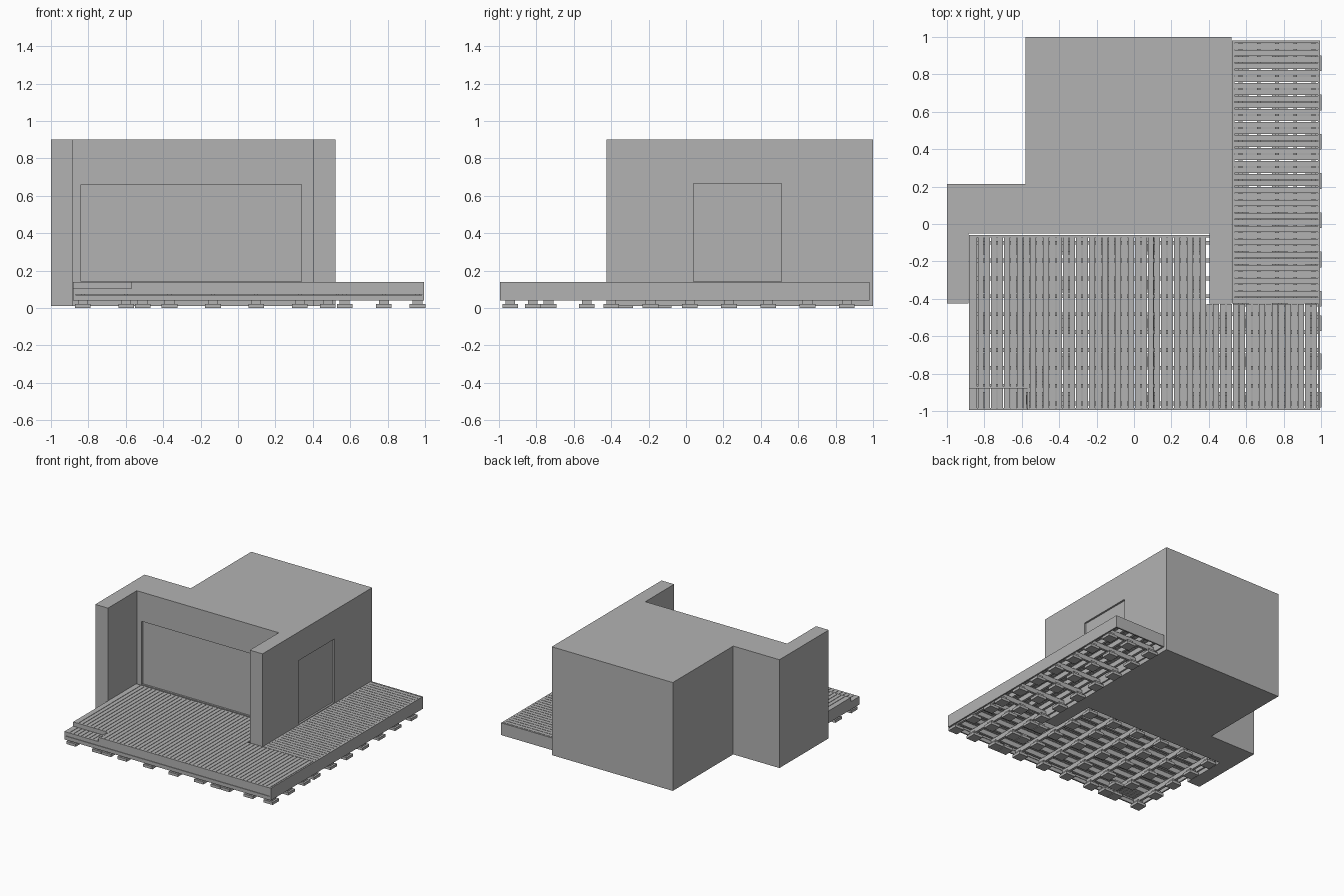
import bpy, bmesh
from mathutils import Vector

old = bpy.data.objects.get("Cube")
if old:
    bpy.data.objects.remove(old, do_unlink=True)

# One plain grey for everything
grey = bpy.data.materials.new("plain_grey")
grey.use_nodes = True
grey.diffuse_color = (0.45, 0.45, 0.45, 1)
grey.node_tree.nodes["Principled BSDF"].inputs["Base Color"].default_value = grey.diffuse_color


def finish(name, bm):
    bmesh.ops.recalc_face_normals(bm, faces=bm.faces)
    mesh = bpy.data.meshes.new(name)
    bm.to_mesh(mesh)
    bm.free()
    mesh.materials.append(grey)
    obj = bpy.data.objects.new(name, mesh)
    bpy.context.collection.objects.link(obj)
    return obj


def boxes(name, spans):
    """One object from boxes given as (x0, x1, y0, y1, z0, z1)."""
    bm = bmesh.new()
    for x0, x1, y0, y1, z0, z1 in spans:
        low, high = Vector((x0, y0, z0)), Vector((x1, y1, z1))
        for v in bmesh.ops.create_cube(bm, size=1)["verts"]:
            v.co = (low + high) / 2 + v.co * (high - low)
    return finish(name, bm)


def spread(start, end, count):
    return [start + (end - start) * i / (count - 1) for i in range(count)]


# House: extruded footprint with two side piers and a rear block
LEFT, PIER_L, PIER_R, RIGHT = -1.0, -0.885, 0.405, 0.52
FRONT, WALL, BACK = -0.425, -0.05, 1.0
outline = [(LEFT, FRONT), (PIER_L, FRONT), (PIER_L, WALL), (PIER_R, WALL),
           (PIER_R, FRONT), (RIGHT, FRONT), (RIGHT, BACK), (-0.58, BACK),
           (-0.58, 0.215), (LEFT, 0.215)]
bm = bmesh.new()
base = bm.faces.new([bm.verts.new((x, y, 0.01)) for x, y in outline])
top = bmesh.ops.extrude_face_region(bm, geom=[base])["geom"]
bmesh.ops.translate(bm, vec=(0, 0, 0.89),
                    verts=[g for g in top if isinstance(g, bmesh.types.BMVert)])
house = finish("house", bm)

# Shallow recesses for the wide front opening and the side door
recesses = [(-0.84, 0.34, WALL - 0.05, WALL + 0.015, 0.142, 0.66),
            (RIGHT - 0.015, RIGHT + 0.05, 0.04, 0.51, 0.142, 0.665)]
for span in recesses:
    cutter = boxes("recess_cutter", [span])
    cutter.hide_render = True
    mod = house.modifiers.new("recess", "BOOLEAN")
    mod.operation, mod.solver, mod.object = "DIFFERENCE", "EXACT", cutter
    bpy.context.view_layer.objects.active = house
    bpy.ops.object.modifier_apply(modifier=mod.name)
    bpy.data.objects.remove(cutter, do_unlink=True)

# Deck levels and limits
TOP, UNDER, MID, LOW = 0.14, 0.12, 0.08, 0.04
STEP_TOP, STEP_X, STEP_Y = 0.105, -0.57, -0.88
DECK_L, DECK_R, DECK_F, DECK_WALL = -0.882, 0.995, -0.995, -0.06
SIDE_L, SIDE_BACK = 0.525, 0.98
T, GAP = 0.012, 0.004

# Front boards run front to back, shortened around the step and pier
front_boards, step_boards = [], []
edges = spread(DECK_L + T, DECK_R - T, 54)
for x0, x1 in zip(edges, edges[1:]):
    y0, y1 = DECK_F + T, DECK_WALL
    if x0 < STEP_X:
        y0 = STEP_Y
        step_boards.append((x0, min(x1, STEP_X) - GAP, DECK_F + T, STEP_Y,
                            STEP_TOP - 0.02, STEP_TOP))
    if x1 > PIER_R:
        y1 = FRONT - GAP
    front_boards.append((x0, x1 - GAP, y0, y1, UNDER, TOP))
boxes("front_deck_boards", front_boards)
boxes("step_boards", step_boards)

# Side boards run left to right
edges = spread(FRONT, SIDE_BACK - T, 41)
boxes("side_deck_boards", [(SIDE_L + T, DECK_R - T, y0, y1 - GAP, UNDER, TOP)
                           for y0, y1 in zip(edges, edges[1:])])

# Edge boards around the deck
boxes("front_edge_boards", [
    (DECK_L, DECK_R, DECK_F, DECK_F + T, LOW, 0.07),
    (DECK_L, STEP_X, DECK_F, DECK_F + T, 0.073, STEP_TOP),
    (STEP_X, DECK_R, DECK_F, DECK_F + T, 0.073, TOP)])
boxes("step_risers", [
    (DECK_L, STEP_X, STEP_Y, STEP_Y + T, STEP_TOP - 0.02, TOP),
    (STEP_X, STEP_X + T, DECK_F, STEP_Y + T, STEP_TOP - 0.02, TOP)])
boxes("side_edge_boards", [
    (DECK_L, DECK_L + T, DECK_F, STEP_Y, LOW, STEP_TOP),
    (DECK_L, DECK_L + T, STEP_Y, DECK_WALL, LOW, TOP),
    (DECK_R - T, DECK_R, DECK_F, SIDE_BACK, LOW, TOP),
    (SIDE_L, SIDE_L + T, FRONT, SIDE_BACK, LOW, TOP)])
boxes("back_edge_boards", [
    (SIDE_L, DECK_R, SIDE_BACK - T, SIDE_BACK, LOW, TOP),
    (DECK_L, PIER_R, DECK_WALL - T, DECK_WALL, LOW, TOP)])

# Frame: joists across the boards, bearers below them
front_cols = spread(-0.83, 0.33, 6)
side_cols = [0.57, 0.78, 0.96]
front_rows = spread(-0.94, -0.12, 5)
side_rows = spread(-0.19, 0.86, 6)
W = 0.01

joists = []
for y in spread(-0.96, -0.1, 10):
    x0 = STEP_X if y < STEP_Y else DECK_L
    x1 = DECK_R - T if y < FRONT else PIER_R
    joists.append((x0, x1, y - W, y + W, MID, UNDER))
joists += [(x - W, x + W, FRONT, SIDE_BACK - T, MID, UNDER)
           for x in spread(0.57, 0.96, 5)]
boxes("joists", joists)

bearers = [(x - W, x + W, DECK_F + T, DECK_WALL - T, LOW, MID) for x in front_cols]
bearers += [(x - W, x + W, DECK_F + T, FRONT, LOW, MID) for x in side_cols]
bearers += [(SIDE_L + T, DECK_R - T, y - W, y + W, LOW, MID)
            for y in [-0.4] + side_rows]
boxes("bearers", bearers)

# Stepped support feet
spots = [(x, y) for x in front_cols for y in front_rows]
spots += [(x, y) for x in side_cols for y in front_rows[:3] + [-0.4] + side_rows]
spots += [(-0.51, y) for y in (-0.94, -0.82)] + [(0.48, y) for y in front_rows[:3]]
feet = []
for x, y in spots:
    for half, z0, z1 in ((0.042, 0.0, 0.022), (0.026, 0.022, LOW + 0.005)):
        feet.append((x - half, x + half, y - half, y + half, z0, z1))
boxes("support_feet", feet)
